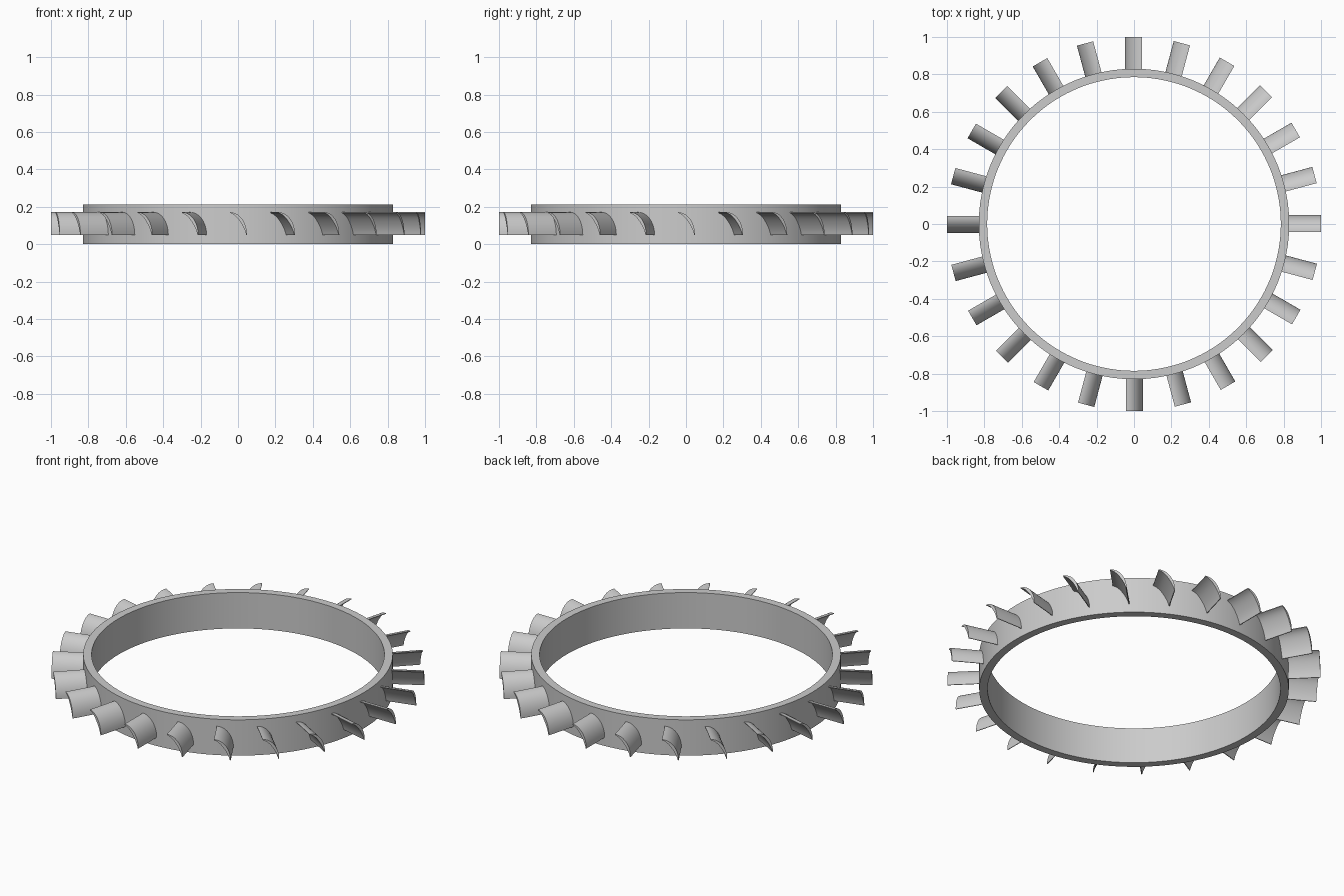
import bpy, bmesh
from math import sin, cos, pi, radians

if "Cube" in bpy.data.objects:
    bpy.data.objects.remove(bpy.data.objects["Cube"])

BLADES = 24
R_IN, R_OUT, HEIGHT = 0.785, 0.83, 0.212
TIP = 1.0


def finish(name, bm):
    bmesh.ops.recalc_face_normals(bm, faces=bm.faces)
    me = bpy.data.meshes.new(name)
    bm.to_mesh(me)
    bm.free()
    ob = bpy.data.objects.new(name, me)
    bpy.context.collection.objects.link(ob)
    bpy.ops.object.select_all(action='DESELECT')
    ob.select_set(True)
    bpy.context.view_layer.objects.active = ob
    bpy.ops.object.shade_smooth_by_angle(angle=radians(30))
    return ob


# Rim: rectangular section swept around z
bm = bmesh.new()
N = 144
section = [(R_IN, 0), (R_OUT, 0), (R_OUT, HEIGHT), (R_IN, HEIGHT)]
rings = [[bm.verts.new((r * cos(2 * pi * i / N), r * sin(2 * pi * i / N), z))
          for r, z in section] for i in range(N)]
for i in range(N):
    a, b = rings[i], rings[(i + 1) % N]
    for j in range(4):
        k = (j + 1) % 4
        bm.faces.new((a[j], b[j], b[k], a[k]))
finish("rim", bm)

# Crescent blade section: (tangential, height), quarter-ellipse back and thinner hollow face
S = 12
outer, inner = [], []
for i in range(S + 1):
    a = pi / 2 * (1 - i / S)
    t, z = -0.042 + 0.09 * cos(a), 0.05 + 0.121 * sin(a)
    d = 0.004 + 0.013 * sin(pi * i / S)
    outer.append((t, z))
    inner.append((t - d * cos(a), z - d * sin(a)))
profile = outer + inner[::-1]

# Blades: section extruded radially from inside the rim wall
for n in range(BLADES):
    ang = 2 * pi * n / BLADES
    c, s = cos(ang), sin(ang)
    bm = bmesh.new()
    root, end = [[bm.verts.new((r * c - t * s, r * s + t * c, z)) for t, z in profile]
                 for r in (0.815, TIP)]
    m = len(profile)
    for i in range(m):
        j = (i + 1) % m
        bm.faces.new((root[i], root[j], end[j], end[i]))
    # End caps as quad strips across the crescent
    for loop in (root, end):
        for i in range(S):
            bm.faces.new((loop[i], loop[i + 1], loop[m - 2 - i], loop[m - 1 - i]))
    finish(f"blade_{n + 1:02d}", bm)
